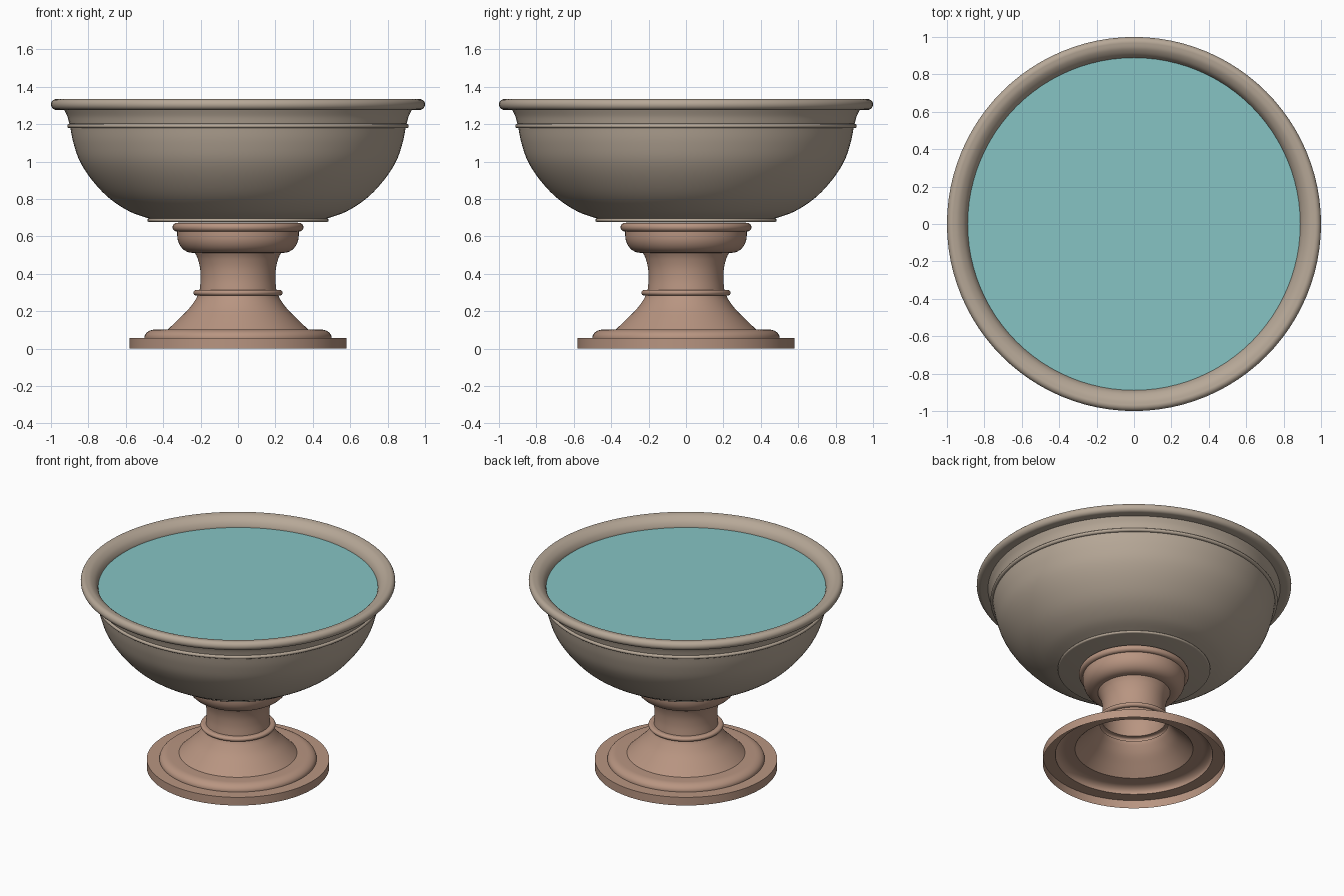
import bpy, bmesh
from math import cos, sin, pi, radians

if "Cube" in bpy.data.objects:
    bpy.data.objects.remove(bpy.data.objects["Cube"])

SEGS = 96


def material(name, rgb):
    m = bpy.data.materials.new(name)
    m.diffuse_color = (*rgb, 1)
    m.use_nodes = True
    m.node_tree.nodes["Principled BSDF"].inputs["Base Color"].default_value = m.diffuse_color
    return m


def arc(cx, cz, rx, rz, a0, a1, n=8):
    """Elliptical arc in the profile plane, angles in degrees."""
    return [(cx + rx * cos(radians(a0 + (a1 - a0) * i / n)),
             cz + rz * sin(radians(a0 + (a1 - a0) * i / n))) for i in range(n + 1)]


def smooth(pts, n=5):
    """Catmull-Rom curve through the points."""
    p = [pts[0]] + pts + [pts[-1]]
    out = []
    for a, b, c, d in zip(p, p[1:], p[2:], p[3:]):
        for i in range(n):
            t = i / n
            out.append(tuple(0.5 * (2 * b[k] + (c[k] - a[k]) * t
                       + (2 * a[k] - 5 * b[k] + 4 * c[k] - d[k]) * t * t
                       + (3 * b[k] - a[k] - 3 * c[k] + d[k]) * t ** 3) for k in (0, 1)))
    return out + [pts[-1]]


def lathe(name, profile, mat):
    """Revolve an (r, z) profile about z; profile runs upward on the outside."""
    bm = bmesh.new()
    rings = [[bm.verts.new((r * cos(2 * pi * s / SEGS), r * sin(2 * pi * s / SEGS), z))
              for s in range(SEGS)] for r, z in profile]
    for lo, hi in zip(rings, rings[1:]):
        for s in range(SEGS):
            t = (s + 1) % SEGS
            bm.faces.new((lo[s], lo[t], hi[t], hi[s]))
    bmesh.ops.remove_doubles(bm, verts=bm.verts, dist=1e-5)
    me = bpy.data.meshes.new(name)
    bm.to_mesh(me)
    bm.free()
    ob = bpy.data.objects.new(name, me)
    bpy.context.collection.objects.link(ob)
    me.materials.append(mat)
    bpy.ops.object.select_all(action='DESELECT')
    ob.select_set(True)
    bpy.context.view_layer.objects.active = ob
    bpy.ops.object.shade_smooth_by_angle(angle=radians(35))
    return ob


stone = material("bowl_stone", (0.47, 0.39, 0.31))
clay = material("pedestal_clay", (0.48, 0.30, 0.22))
aqua = material("water_blue", (0.24, 0.55, 0.55))

# Pedestal: open shell from base plate up to the collar under the bowl
pedestal = [(0.58, 0), (0.58, 0.057), (0.50, 0.057)]
pedestal += arc(0.44, 0.06, 0.06, 0.042, 0, 90)
pedestal += smooth([(0.375, 0.102), (0.32, 0.155), (0.265, 0.21), (0.228, 0.26), (0.217, 0.283)])
pedestal += arc(0.222, 0.298, 0.017, 0.015, -90, 90)
pedestal += smooth([(0.205, 0.313), (0.2, 0.37), (0.203, 0.43), (0.215, 0.48), (0.23, 0.512)])
pedestal += arc(0.245, 0.605, 0.08, 0.093, -90, 0)
pedestal += [(0.325, 0.626)]
pedestal += arc(0.328, 0.649, 0.022, 0.023, -90, 90)
pedestal += [(0.30, 0.675)]
lathe("pedestal", pedestal, clay)

# Bowl: foot ring, rounded body, bead, rolled rim, then the inside wall
bowl = [(0, 0.677), (0.475, 0.677)]
bowl += arc(0.475, 0.686, 0.01, 0.009, -90, 90, 6)
bowl += smooth([(0.475, 0.695), (0.58, 0.733), (0.69, 0.805), (0.78, 0.9), (0.845, 1.0),
                (0.88, 1.1), (0.896, 1.178)])
bowl += arc(0.9, 1.19, 0.013, 0.012, -90, 90, 6)
bowl += smooth([(0.902, 1.202), (0.912, 1.24), (0.929, 1.276)])
bowl += arc(0.972, 1.305, 0.028, 0.029, -90, 90, 10)
bowl += smooth([(0.972, 1.334), (0.94, 1.328), (0.91, 1.307), (0.893, 1.28), (0.886, 1.25),
                (0.865, 1.15), (0.81, 1.0), (0.66, 0.84), (0.45, 0.74), (0, 0.72)])
lathe("bowl", bowl, stone)

# Water surface
lathe("water", [(0.889, 1.265), (0, 1.265)], aqua)
